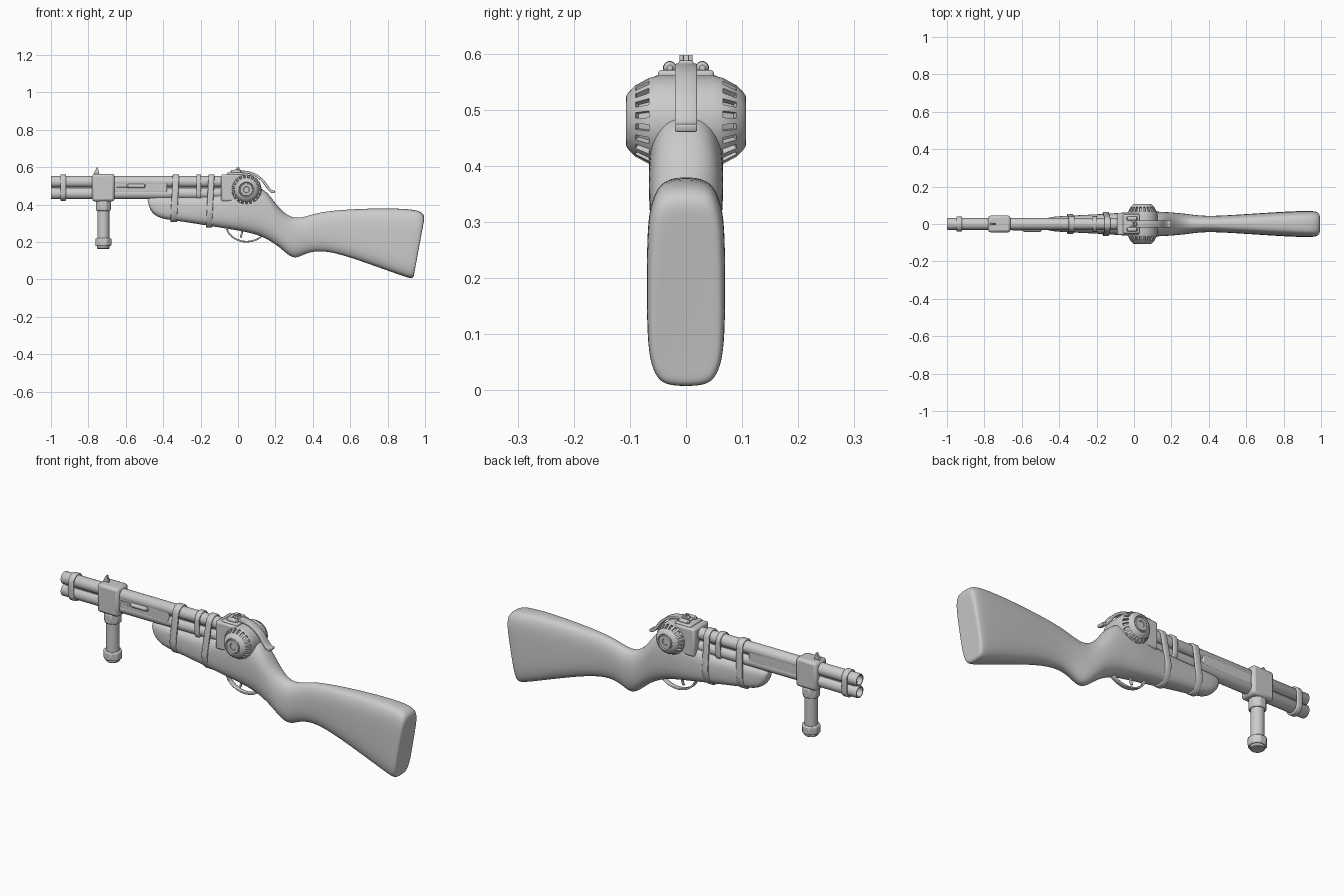
import bpy, bmesh
from math import sin, cos, pi, copysign
from mathutils import Vector

if "Cube" in bpy.data.objects:
    bpy.data.objects.remove(bpy.data.objects["Cube"])


def finish(name, bm, angle=35):
    bmesh.ops.recalc_face_normals(bm, faces=bm.faces)
    mesh = bpy.data.meshes.new(name)
    bm.to_mesh(mesh)
    bm.free()
    ob = bpy.data.objects.new(name, mesh)
    bpy.context.collection.objects.link(ob)
    bpy.ops.object.select_all(action='DESELECT')
    ob.select_set(True)
    bpy.context.view_layer.objects.active = ob
    bpy.ops.object.shade_smooth_by_angle(angle=angle * pi / 180)
    return ob


def bevel(ob, width, segments=2):
    mod = ob.modifiers.new("Bevel", 'BEVEL')
    mod.width, mod.segments = width, segments
    mod.limit_method = 'ANGLE'
    return ob


def mirror_y(ob):
    mod = ob.modifiers.new("Mirror", 'MIRROR')
    mod.use_axis = (False, True, False)


def skin(rings):
    """Join equal-length rings of points and cap both ends."""
    bm = bmesh.new()
    loops = [[bm.verts.new(p) for p in ring] for ring in rings]
    n = len(loops[0])
    for a, b in zip(loops, loops[1:]):
        for j in range(n):
            k = (j + 1) % n
            bm.faces.new((a[j], a[k], b[k], b[j]))
    bm.faces.new(loops[0])
    bm.faces.new(loops[-1])
    bm.faces.ensure_lookup_table()
    return bm


def lathe(profile, axis, centre, n=32):
    """Turn (radius, distance) pairs about a world axis."""
    u, v = {'X': ('Y', 'Z'), 'Y': ('X', 'Z'), 'Z': ('X', 'Y')}[axis]
    unit = {'X': Vector((1, 0, 0)), 'Y': Vector((0, 1, 0)), 'Z': Vector((0, 0, 1))}
    turns = [2 * pi * (j + .5) / n for j in range(n)]
    return skin([[Vector(centre) + unit[axis] * t + unit[u] * r * cos(a) + unit[v] * r * sin(a)
                  for a in turns] for r, t in profile])


def box(name, lo, hi, width=.006):
    bm = bmesh.new()
    bmesh.ops.create_cube(bm, size=1)
    for v in bm.verts:
        v.co = [(a + b) / 2 + c * (b - a) for a, b, c in zip(lo, hi, v.co)]
    return bevel(finish(name, bm), width)


def ribbon(name, points, across, width, thick, closed=False):
    """Flat strip following a path, given thickness."""
    bm = bmesh.new()
    off = Vector(across) * width / 2
    rows = [(bm.verts.new(Vector(p) - off), bm.verts.new(Vector(p) + off)) for p in points]
    pairs = list(zip(rows, rows[1:])) + ([(rows[-1], rows[0])] if closed else [])
    for (a, b), (c, d) in pairs:
        bm.faces.new((a, b, d, c))
    ob = finish(name, bm, 60)
    mod = ob.modifiers.new("Thickness", 'SOLIDIFY')
    mod.thickness, mod.offset = thick, 0
    return bevel(ob, thick * .3)


def smooth_path(pts, steps=6):
    """Catmull-Rom path in the xz plane."""
    p = [Vector((x, 0, z)) for x, z in pts]
    p = [2 * p[0] - p[1]] + p + [2 * p[-1] - p[-2]]
    out = []
    for a, b, c, d in zip(p, p[1:], p[2:], p[3:]):
        for i in range(steps):
            t = i / steps
            out.append(.5 * (2 * b + (c - a) * t + (2 * a - 5 * b + 4 * c - d) * t * t
                             + (3 * b - a - 3 * c + d) * t ** 3))
    return out + [p[-2]]


# Wooden stock: top x, top z, bottom x, bottom z, half width, squareness
sections = [
    (-.485, .425, -.475, .39, .018, 2.2), (-.48, .437, -.465, .36, .03, 2.4),
    (-.45, .442, -.42, .325, .04, 2.8), (-.34, .442, -.34, .316, .045, 2.8),
    (-.12, .442, -.12, .281, .056, 2.8), (-.03, .475, -.03, .266, .064, 2.8),
    (.05, .505, .04, .254, .067, 2.8), (.12, .495, .12, .234, .067, 2.6),
    (.165, .458, .2, .19, .064, 2.5), (.205, .4, .25, .145, .06, 2.4),
    (.25, .353, .285, .119, .056, 2.3), (.3, .327, .315, .114, .051, 2.3),
    (.355, .334, .355, .135, .045, 2.3), (.425, .358, .425, .156, .043, 2.4),
    (.54, .373, .54, .139, .049, 2.7), (.757, .383, .757, .062, .064, 3.2),
    (.93, .378, .89, .014, .071, 3.8), (.985, .362, .93, .003, .07, 4),
    (.998, .335, .941, .015, .062, 4), (.994, .31, .942, .04, .045, 4)]
rings = []
for xt, zt, xb, zb, hw, n in sections:
    top, low = Vector((xt, 0, zt)), Vector((xb, 0, zb))
    ring = []
    for j in range(24):
        a = 2 * pi * j / 24
        c, s = [copysign(abs(f) ** (2 / n), f) for f in (cos(a), sin(a))]
        ring.append((top + low) / 2 + (top - low) / 2 * c + Vector((0, hw * s, 0)))
    rings.append(ring)
stock = finish("stock", skin(rings), 180)
mod = stock.modifiers.new("Smooth", 'SUBSURF')
mod.levels = mod.render_levels = 2

# Two stacked hollow barrels with a filler between them
for label, z in (("lower", .46), ("upper", .522)):
    finish(label + "_barrel", lathe([(.031, -.05), (.031, -.997), (.029, -1), (.024, -1),
                                     (.023, -.99), (.023, -.6)], 'X', (0, 0, z)))
box("barrel_filler", (-.66, -.03, .465), (-.38, .03, .517), .004)
box("barrel_rib", (-.98, -.012, .475), (-.06, .012, .507), .002)
latch = lathe([(.006, -.05), (.011, -.044), (.011, .044), (.006, .05)], 'X', (-.545, -.031, .5), 16)
finish("side_latch", latch)
box("latch_plate", (-.65, -.034, .492), (-.5, -.025, .506), .002)


# Bands around the barrels and around the fore-end
def band(name, x, width, low_z, low_w, low_h, lean=0):
    pts = []
    for i in range(40):
        a = 2 * pi * (i + .5) / 40
        up = sin(a) > 0
        y = (.035 if up else low_w) * cos(a)
        z = .521 + .035 * sin(a) if up else low_z + low_h * sin(a)
        pts.append((x + lean * (z - .43), y, z))
    ribbon(name, pts, (1, 0, 0), width, .011, True)


band("muzzle_band", -.935, .03, .461, .035, .035)
band("barrel_band", -.21, .026, .461, .037, .035)
band("front_band", -.338, .035, .39, .047, .078, .05)
band("rear_band", -.148, .032, .38, .058, .098, .05)

# Front block, blade sight and vertical hand grip
box("front_block", (-.78, -.045, .417), (-.66, .045, .565), .014)
blade = skin([[(-.775, y, .56), (-.74, y, .56), (-.75, y, .598), (-.756, y, .598)]
              for y in (-.006, .006)])
finish("front_sight", blade)
grip = (-.72, 0, 0)
finish("grip_shaft", lathe([(.032, .2), (.032, .4)], 'Z', grip))
for label, z, h, r in (("grip_collar", .367, .052, .043), ("grip_base", .178, .043, .046)):
    bevel(finish(label, lathe([(r, z), (r, z + h)], 'Z', grip, 8)), .006)
finish("grip_end", lathe([(.03, .164), (.034, .168), (.034, .185)], 'Z', grip))

# Receiver block and top fittings
box("receiver_block", (-.09, -.06, .417), (.03, .06, .562), .01)
box("top_plate", (-.06, -.05, .55), (.03, .05, .571), .006)
knob = lathe([(.005, -.03), (.011, -.024), (.012, 0), (.011, .024), (.005, .03)],
             'X', (-.01, .029, .575), 16)
mirror_y(finish("sight_knob", knob))
box("rear_sight_base", (-.02, -.013, .565), (.015, .013, .588), .003)
mirror_y(box("rear_sight_post", (-.008, .004, .58), (.008, .012, .598), .002))

# Slotted side drums: slots are every other face of one row, pushed inwards
profile = [(.081, 0), (.081, .05), (.077, .066), (.064, .09), (.053, .101), (.046, .106),
           (.041, .107), (.038, .102), (.034, .102), (.032, .107), (.017, .107),
           (.015, .103), (.008, .103)]
SEGMENTS = 40
bm = lathe(profile, 'Y', (.045, 0, .48), SEGMENTS)
bmesh.ops.recalc_face_normals(bm, faces=bm.faces)
bm.faces.ensure_lookup_table()
slots = [bm.faces[2 * SEGMENTS + j] for j in range(0, SEGMENTS, 2)]
for face in bmesh.ops.extrude_discrete_faces(bm, faces=slots)["faces"]:
    bmesh.ops.translate(bm, verts=face.verts, vec=face.normal * -.012)
mirror_y(finish("side_drum", bm, 30))

# Curved hammer strap over the drum
strap = smooth_path([(-.03, .572), (.03, .575), (.085, .562), (.13, .53), (.16, .49),
                     (.178, .472), (.197, .467)])
ribbon("hammer_strap", strap, (0, 1, 0), .04, .014)

# Trigger and guard
guard = smooth_path([(-.06, .27), (-.045, .242), (-.01, .215), (.04, .202), (.09, .21),
                     (.125, .23), (.14, .25)])
ribbon("trigger_guard", guard, (0, 1, 0), .024, .009)
trigger = smooth_path([(.02, .27), (.02, .245), (.013, .223)])
ribbon("trigger", trigger, (0, 1, 0), .012, .01)
